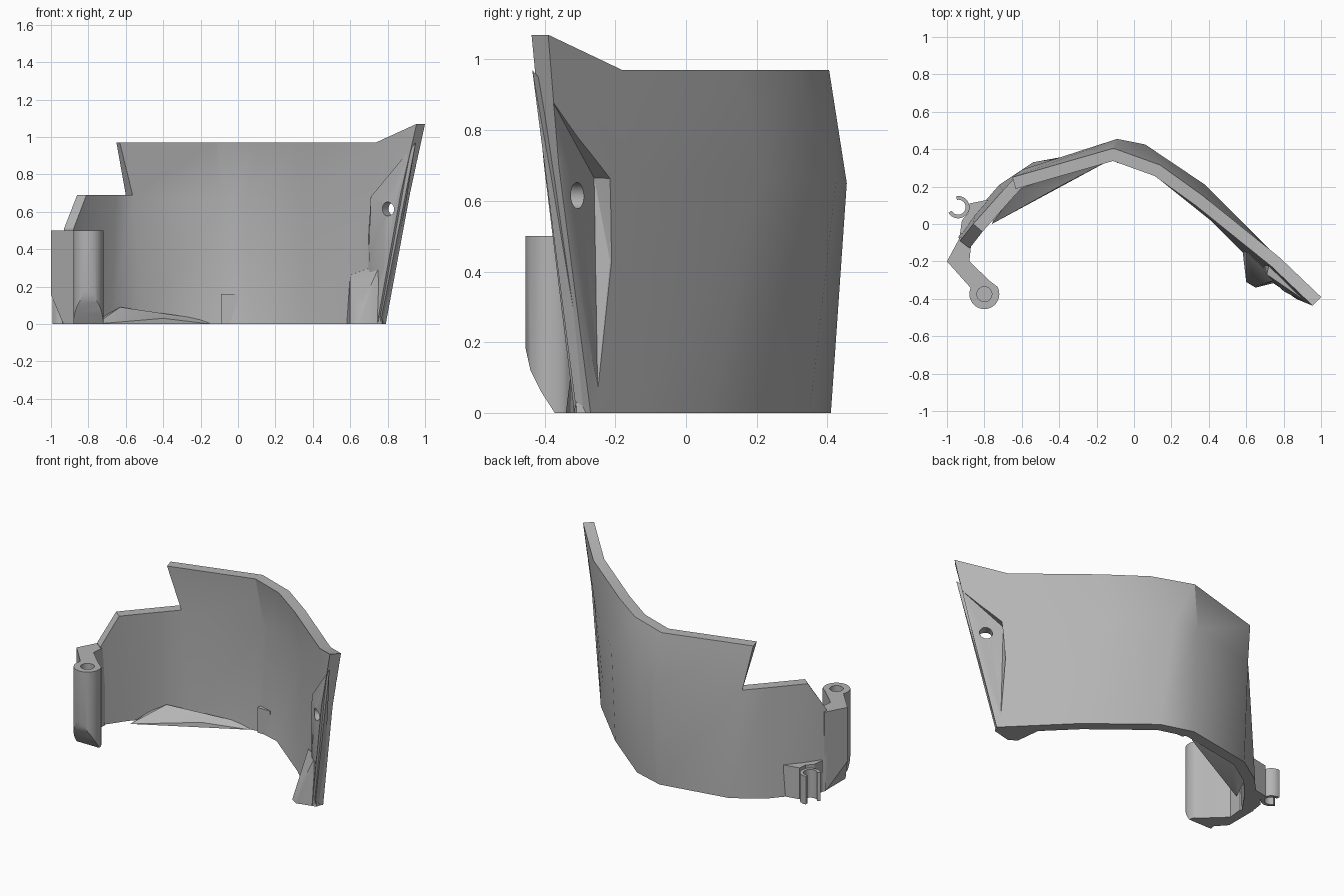
import bpy, bmesh, math
from mathutils import Vector

cube = bpy.data.objects.get("Cube")
if cube:
    bpy.data.objects.remove(cube, do_unlink=True)

GREY = (0.46, 0.46, 0.46, 1)
mat = bpy.data.materials.new("plain grey")
mat.use_nodes = True
mat.diffuse_color = GREY
mat.node_tree.nodes["Principled BSDF"].inputs["Base Color"].default_value = GREY


def finish(name, bm):
    bmesh.ops.recalc_face_normals(bm, faces=bm.faces)
    mesh = bpy.data.meshes.new(name)
    bm.to_mesh(mesh)
    bm.free()
    mesh.materials.append(mat)
    obj = bpy.data.objects.new(name, mesh)
    bpy.context.collection.objects.link(obj)
    return obj


def hull(name, points):
    bm = bmesh.new()
    for p in points:
        bm.verts.new(p)
    res = bmesh.ops.convex_hull(bm, input=bm.verts)
    loose = [v for v in bm.verts if not v.link_faces]
    bmesh.ops.delete(bm, geom=loose, context='VERTS')
    bmesh.ops.dissolve_limit(bm, angle_limit=0.01, verts=bm.verts, edges=bm.edges)
    return finish(name, bm)


def prism(name, outline, lo, hi, axis="z"):
    place = {"x": lambda a, b, c: (c, a, b),
             "y": lambda a, b, c: (a, c, b),
             "z": lambda a, b, c: (a, b, c)}[axis]
    bm = bmesh.new()
    face = bm.faces.new([bm.verts.new(place(a, b, lo)) for a, b in outline])
    ext = bmesh.ops.extrude_face_region(bm, geom=[face])
    verts = [g for g in ext["geom"] if isinstance(g, bmesh.types.BMVert)]
    bmesh.ops.translate(bm, verts=verts, vec=place(0, 0, hi - lo))
    return finish(name, bm)


def rod(name, center, axis, radius, length):
    bm = bmesh.new()
    bmesh.ops.create_cone(bm, cap_ends=True, segments=28, radius1=radius,
                          radius2=radius, depth=length)
    turn = Vector((0, 0, 1)).rotation_difference(Vector(axis))
    for v in bm.verts:
        v.co = turn @ v.co + Vector(center)
    return finish(name, bm)


def cut(targets, cutter):
    cutter.hide_render = True
    for obj in targets:
        mod = obj.modifiers.new("cut", 'BOOLEAN')
        mod.operation = 'DIFFERENCE'
        mod.solver = 'EXACT'
        mod.object = cutter
        bpy.context.view_layer.objects.active = obj
        bpy.ops.object.modifier_apply(modifier=mod.name)
    bpy.data.objects.remove(cutter, do_unlink=True)


def arc(cx, cy, r, a0, a1, n):
    angles = [math.radians(a0 + (a1 - a0) * i / n) for i in range(n + 1)]
    return [(cx + r * math.cos(a), cy + r * math.sin(a)) for a in angles]


# Curved wall: outer rows from the right end round to the left end
BOTTOM = [(0.79, -0.27, 0), (0.66, -0.14, 0), (0.45, 0.07, 0), (0.10, 0.35, 0), (-0.10, 0.41, 0),
          (-0.54, 0.33, 0), (-0.72, 0.21, 0), (-0.85, 0.06, 0), (-0.94, -0.07, 0)]
MIDDLE = [(0.92, -0.36, 0.7), (0.76, -0.17, 0.68), (0.38, 0.21, 0.67), (0.06, 0.425, 0.66),
          (-0.09, 0.455, 0.65), (-0.60, 0.29, 0.69), (-0.70, 0.18, 0.69),
          (-0.86, 0.0, 0.69), (-0.93, -0.09, 0.51)]
TOP = [(1.0, -0.39, 1.07), (0.78, -0.18, 0.97), (0.37, 0.15, 0.97), (0.14, 0.315, 0.97),
       (-0.11, 0.405, 0.97), (-0.65, 0.25, 0.97)]
THICK = 0.065


def inset_row(row):
    """Offset a row of points horizontally towards the hollow side."""
    pts = [Vector(p) for p in row]
    out = []
    for i, p in enumerate(pts):
        normals = []
        for a, b in ((i - 1, i), (i, i + 1)):
            if a >= 0 and b < len(pts):
                d = pts[b] - pts[a]
                normals.append(Vector((-d.y, d.x, 0)).normalized())
        n = sum(normals, Vector()).normalized()
        out.append(p + n * THICK / n.dot(normals[0]))
    return out


bm = bmesh.new()
rows = [BOTTOM, MIDDLE, TOP]
outer = [[bm.verts.new(p) for p in r] for r in rows]
inner = [[bm.verts.new(p) for p in inset_row(r)] for r in rows]
twin = {o: i for ro, ri in zip(outer, inner) for o, i in zip(ro, ri)}
skin = []
for low, high in zip(outer, outer[1:]):
    for i in range(len(high) - 1):
        skin.append(bm.faces.new((low[i], low[i + 1], high[i + 1], high[i])))
rim = [e for e in bm.edges if len(e.link_faces) == 1]
for f in skin:
    bm.faces.new([twin[v] for v in reversed(f.verts)])
for e in rim:
    a, b = e.verts
    bm.faces.new((a, b, twin[b], twin[a]))
wall = finish("curved_wall", bm)

# Thickened mount and foot at the right end
mount = hull("right_mount", [
    (0.95, -0.435, 0.97), (0.90, -0.38, 0.66), (0.80, -0.36, 0.64), (0.71, -0.27, 0.68),
    (0.73, -0.18, 0.68), (0.70, -0.26, 0.32), (0.69, -0.19, 0.32),
    (0.76, -0.31, 0.0), (0.78, -0.27, 0.0), (0.70, -0.20, 0.0)])
foot = hull("right_foot", [
    (0.60, -0.31, 0), (0.65, -0.34, 0), (0.77, -0.31, 0), (0.78, -0.27, 0), (0.58, -0.14, 0),
    (0.76, -0.30, 0.32), (0.70, -0.20, 0.30), (0.65, -0.33, 0.07), (0.60, -0.15, 0.26)])

# Sloped pocket and bolt hole through the mount
mouth = [(0.975, -0.385, 0.895), (0.92, -0.355, 0.62), (0.775, -0.25, 0.07),
         (0.805, -0.21, 0.66), (0.77, -0.215, 0.43)]
pocket = hull("pocket_cutter", mouth + [(x + 0.1, y + 0.1, z) for x, y, z in mouth]
              + [(0.75, -0.26, 0.665)])
cut([wall, mount, foot], pocket)
cut([wall, mount], rod("bolt_cutter", (0.82, -0.33, 0.615), (0.6, 0.8, 0), 0.037, 0.4))

# Hinge lug on the left end, with rounded knuckle and pin hole
lug = prism("hinge_lug", [(-0.93, -0.07), (-1.0, -0.2), (-0.875, -0.34)]
            + arc(-0.8, -0.375, 0.08, 160, 390, 22)
            + [(-0.77, -0.305), (-0.88, -0.2), (-0.87, -0.1)], 0, 0.5)
cut([lug], rod("pin_cutter", (-0.8, -0.375, 0.4), (0, 0, 1), 0.04, 0.5))
cut([lug], prism("front_cutter", [(-0.46, 0.21), (-0.44, 0.12), (-0.41, 0.06), (-0.365, -0.01),
                                  (-0.6, -0.01), (-0.6, 0.21)], -1.2, -0.6, "x"))
cut([lug], prism("side_cutter", [(-1.01, 0.18), (-0.93, -0.01), (-1.1, -0.01), (-1.1, 0.18)],
                 -0.6, 0.0, "y"))

# Cable clip on the outside of the left end
block = prism("clip_block", [(-0.93, -0.05), (-0.92, 0.02), (-0.885, 0.06), (-0.88, 0.11),
                             (-0.78, 0.13), (-0.76, 0.08), (-0.88, -0.05)], 0, 0.2)
clip = prism("cable_clip", arc(-0.94, 0.09, 0.06, 100, -150, 18)
             + arc(-0.94, 0.09, 0.04, -150, 100, 18), 0, 0.18)

# Inner stiffening along the bottom
flange = hull("bottom_flange", [
    (-0.76, 0.0, 0), (-0.62, 0.16, 0), (-0.57, 0.185, 0), (-0.4, 0.2, 0), (-0.15, 0.33, 0),
    (-0.15, 0.36, 0.02), (-0.55, 0.28, 0.04), (-0.4, 0.2, 0.03), (-0.63, 0.18, 0.09),
    (-0.72, 0.12, 0.04)])
rib = hull("small_rib", [(x, y, z) for x in (-0.09, 0.0) for y in (0.325, 0.37)
                         for z in (0, 0.16)])

for obj in (wall, mount, foot, lug, block, clip, flange, rib):
    bpy.ops.object.select_all(action='DESELECT')
    obj.select_set(True)
    bpy.context.view_layer.objects.active = obj
    bpy.ops.object.shade_smooth_by_angle(angle=math.radians(30))
